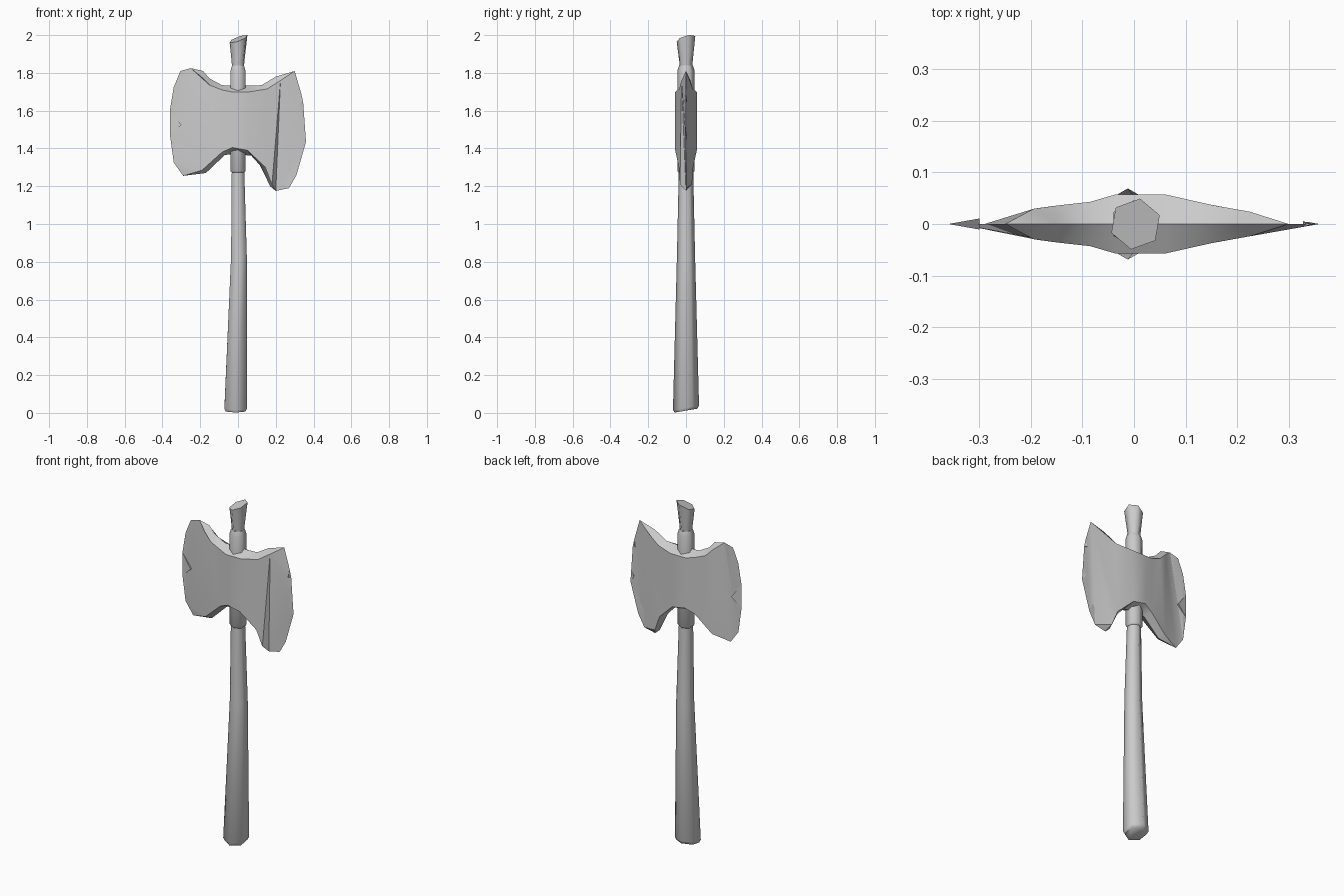
import bpy, bmesh
from math import cos, sin, radians, pi
from mathutils import Vector

cube = bpy.data.objects.get("Cube")
if cube:
    bpy.data.objects.remove(cube, do_unlink=True)

grey = bpy.data.materials.new("plain grey")
grey.use_nodes = True
tone = (0.6, 0.6, 0.6, 1)
grey.diffuse_color = tone
grey.node_tree.nodes["Principled BSDF"].inputs["Base Color"].default_value = tone


def finish(bm, name, angle):
    bmesh.ops.remove_doubles(bm, verts=bm.verts, dist=0.0005)
    bmesh.ops.recalc_face_normals(bm, faces=bm.faces)
    mesh = bpy.data.meshes.new(name)
    bm.to_mesh(mesh)
    bm.free()
    mesh.materials.append(grey)
    obj = bpy.data.objects.new(name, mesh)
    bpy.context.collection.objects.link(obj)
    bpy.ops.object.select_all(action='DESELECT')
    obj.select_set(True)
    bpy.context.view_layer.objects.active = obj
    bpy.ops.object.shade_smooth_by_angle(angle=radians(angle))
    return obj


def hex_loft(name, rings, turn=0):
    """Six-sided loft; each ring is (centre x, radius, z, x slope, y slope)."""
    bm = bmesh.new()
    loops = []
    for cx, r, z, sx, sy in rings:
        loop = []
        for k in range(6):
            a = pi / 2 + k * pi / 3 + radians(turn)
            x, y = r * cos(a), r * sin(a)
            loop.append(bm.verts.new((cx + x, y, z + sx * x + sy * y)))
        loops.append(loop)
    for lo, hi in zip(loops, loops[1:]):
        for k in range(6):
            bm.faces.new((lo[k], lo[(k + 1) % 6], hi[(k + 1) % 6], hi[k]))
    bm.faces.new(loops[0])
    bm.faces.new(loops[-1])
    return finish(bm, name, 62)


# Bent wooden shaft, socket collar and flared tip
hex_loft("handle", [(-.012, .060, .012, 0, .17), (-.012, .069, .028, 0, .17),
                    (.005, .048, .83, 0, 0), (0, .038, 1.29, 0, 0)])
hex_loft("collar", [(0, .037, 1.27, 0, 0), (0, .045, 1.28, 0, 0),
                    (0, .046, 1.81, 0, 0), (0, .037, 1.838, 0, 0)])
hex_loft("handle_tip", [(0, .033, 1.825, 0, 0), (0, .036, 1.86, 0, 0),
                        (.003, .050, 1.98, .35, .25)], turn=-10)

# Double blade: thickness falls off from the socket to both cutting edges
PROFILE = [(-.36, 0), (-.175, .033), (-.085, .043), (-.037, .057),
           (.062, .057), (.15, .037), (.36, 0)]


def thickness(x):
    for (x0, y0), (x1, y1) in zip(PROFILE, PROFILE[1:]):
        if x <= x1:
            return y0 + (y1 - y0) * (x - x0) / (x1 - x0)
    return 0


# Rim points: face x, face z, then middle ridge x, z
top = [(-.15, 1.735, -.15, 1.77), (-.085, 1.71, -.085, 1.735),
       (-.037, 1.70, -.037, 1.732), (.062, 1.70, .062, 1.732),
       (.155, 1.715, .125, 1.735)]
bottom = [(-.19, 1.285, -.17, 1.27), (-.085, 1.38, -.07, 1.365),
          (-.03, 1.405, -.03, 1.37), (.05, 1.39, .07, 1.362),
          (.145, 1.30, .117, 1.31)]
# Chipped cutting edges, listed from top to bottom
right_tip = [(.225, 1.76, .2, 1.78)]
right_edge = [(.30, 1.81), (.335, 1.69), (.328, 1.645), (.345, 1.645),
              (.35, 1.50), (.335, 1.47), (.36, 1.435), (.31, 1.26),
              (.27, 1.19), (.20, 1.175)]
right_low = [(.18, 1.21, .17, 1.20)]
left_tip = [(-.195, 1.78, -.185, 1.81)]
left_edge = [(-.25, 1.825), (-.305, 1.81), (-.34, 1.725), (-.36, 1.605),
             (-.30, 1.525), (-.36, 1.47), (-.34, 1.325), (-.29, 1.255)]
right = right_tip + [p + p for p in right_edge] + right_low
left = left_tip + [p + p for p in left_edge]
notches = {(-.30, 1.525), (.328, 1.645), (.335, 1.47)}
sharp = set(right_edge + left_edge) - notches

bm = bmesh.new()
for side in (-1, 1):
    def face_vert(p):
        y = 0 if p[:2] in sharp else thickness(p[0])
        return bm.verts.new((p[0], side * y, p[1]))

    T, B = [face_vert(p) for p in top], [face_vert(p) for p in bottom]
    R, L = [face_vert(p) for p in right], [face_vert(p) for p in left]
    for i in range(len(T) - 1):
        bm.faces.new((T[i], T[i + 1], B[i + 1], B[i]))
    wings = [bm.faces.new([T[-1]] + R + [B[-1]]),
             bm.faces.new([T[0]] + L + [B[0]])]
    bmesh.ops.triangulate(bm, faces=wings, ngon_method='EAR_CLIP')
    # Bevel from the face outline to the middle ridge
    loop = T + R + B[::-1] + L[::-1]
    outline = top + right + bottom[::-1] + left[::-1]
    ridge = [bm.verts.new((p[2], 0, p[3])) for p in outline]
    n = len(loop)
    for i in range(n):
        j = (i + 1) % n
        quad = []
        for v in (loop[i], loop[j], ridge[j], ridge[i]):
            if not any((v.co - q.co).length < .0005 for q in quad):
                quad.append(v)
        if len(quad) > 2:
            bm.faces.new(quad)
finish(bm, "double_blade", 30)
